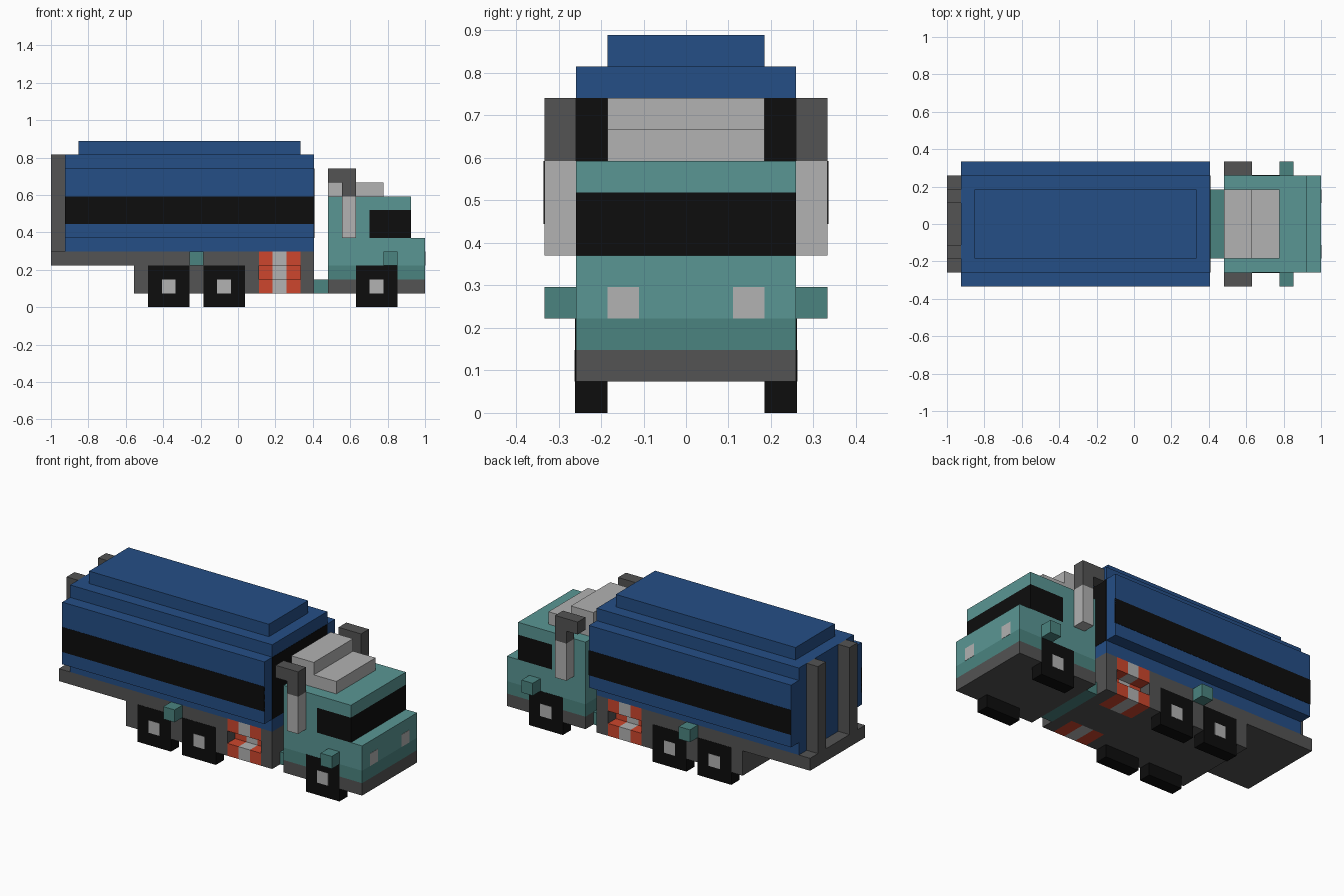
import bpy
import bmesh

if "Cube" in bpy.data.objects:
    bpy.data.objects.remove(bpy.data.objects["Cube"])

U = 2 / 27      # one block of the model
E = 0.02        # tiny lift (in blocks) for painted panels


def material(name, rgb):
    m = bpy.data.materials.new(name)
    m.diffuse_color = (*rgb, 1)
    m.use_nodes = True
    m.node_tree.nodes["Principled BSDF"].inputs["Base Color"].default_value = m.diffuse_color
    return m


BLUE = material("blue", (0.018, 0.077, 0.238))
TEAL = material("teal", (0.102, 0.305, 0.296))
DEEP = material("deep_teal", (0.07, 0.23, 0.216))
DARK = material("dark_grey", (0.087, 0.087, 0.087))
PALE = material("pale_grey", (0.445, 0.445, 0.445))
BLACK = material("black", (0.004, 0.004, 0.004))
RED = material("red", (0.61, 0.061, 0.026))


def add_box(bm, x, y, z):
    """Box from (min, max) ranges in blocks; x counts from the tail, y from the centre."""
    verts = bmesh.ops.create_cube(bm, size=1)["verts"]
    for v in verts:
        v.co = [(r[0] + r[1]) / 2 + c * (r[1] - r[0]) for r, c in zip((x, y, z), v.co)]
        v.co.x -= 13.5
        v.co *= U


def box(name, x, y, z, mat, pair=False):
    """y is a half width, or a (near, far) range that is mirrored when pair is set."""
    bm = bmesh.new()
    if pair:
        add_box(bm, x, y, z)
        add_box(bm, x, (-y[1], -y[0]), z)
    else:
        add_box(bm, x, (-y, y), z)
    me = bpy.data.meshes.new(name)
    bm.to_mesh(me)
    bm.free()
    me.materials.append(mat)
    ob = bpy.data.objects.new(name, me)
    bpy.context.collection.objects.link(ob)
    return ob


# Tank body: stepped layers
box("tank_base", (1, 19), 3.5, (4, 5), BLUE)
box("tank_body", (1, 19), 4.5, (5, 10), BLUE)
box("tank_shoulder", (1, 19), 3.5, (10, 11), BLUE)
box("tank_top", (2, 18), 2.5, (11, 12), BLUE)
box("tank_stripe", (1, 19), (4.4, 4.5 + E), (6, 8), BLACK, True)
box("tank_front_panel", (18.9, 19 + E), 3.5, (5, 10), BLACK)

# Chassis, tail posts and hitch
box("chassis_deck_rear", (0, 15), 3.5, (3, 4), DARK)
box("chassis_rear", (6, 15), 3.5, (1, 3), DARK)
box("chassis_middle", (15, 18), 1.5, (1, 4), DARK)
box("chassis_front", (18, 19), 3.5, (1, 4), DARK)
box("tail_post", (0, 1), (1.5, 2.5), (4, 11), DARK, True)
box("hitch", (19, 20), 2.5, (1, 2), DEEP)

# Side steps: striped columns with a notch
for i, mat in enumerate((RED, PALE, RED)):
    x = (15 + i, 16 + i)
    box("step_wall", x, (1.5, 2.5), (1, 4), mat, True)
    box("step_lower", x, (2.5, 3.5), (1, 2), mat, True)
    box("step_upper", x, (2.5, 3.5), (3, 4), mat, True)

# Wheels with square hubs
for x in (7, 11, 22):
    box("wheels", (x, x + 3), (2.5, 3.5 + E), (0, 3), BLACK, True)
    box("wheel_hubs", (x + 1, x + 2), (3.4, 3.5 + 2 * E), (1, 2), PALE, True)

# Cab
box("cab_floor", (20, 27), 3.5, (1, 2), DARK)
box("cab_sill", (20, 27), 3.5, (2, 3), DEEP)
box("cab_lower", (20, 27), 3.5, (3, 5), TEAL)
box("cab_back", (20, 23), 3.5, (5, 7), TEAL)
box("cab_window", (23, 26), 3.5, (5, 7), BLACK)
box("cab_roof", (20, 26), 3.5, (7, 8), TEAL)
box("headlights", (26.9, 27 + E), (1.5, 2.5), (3, 4), PALE, True)

# Roof fairing
box("fairing_lower", (20, 24), 2.5, (8, 9), PALE)
box("fairing_upper", (20, 22), 2.5, (9, 10), PALE)

# Exhaust stacks
box("exhaust_pipe", (21, 22), (3.5, 4.5), (5, 8), PALE, True)
box("exhaust_neck", (21, 22), (3.5, 4.5), (8, 9), DARK, True)
box("exhaust_tip", (20, 22), (3.5, 4.5), (9, 10), DARK, True)

# Side lamps on chassis and cab
for x in (10, 24):
    box("side_lamps", (x, x + 1), (3.5, 4.5), (3, 4), DEEP, True)
